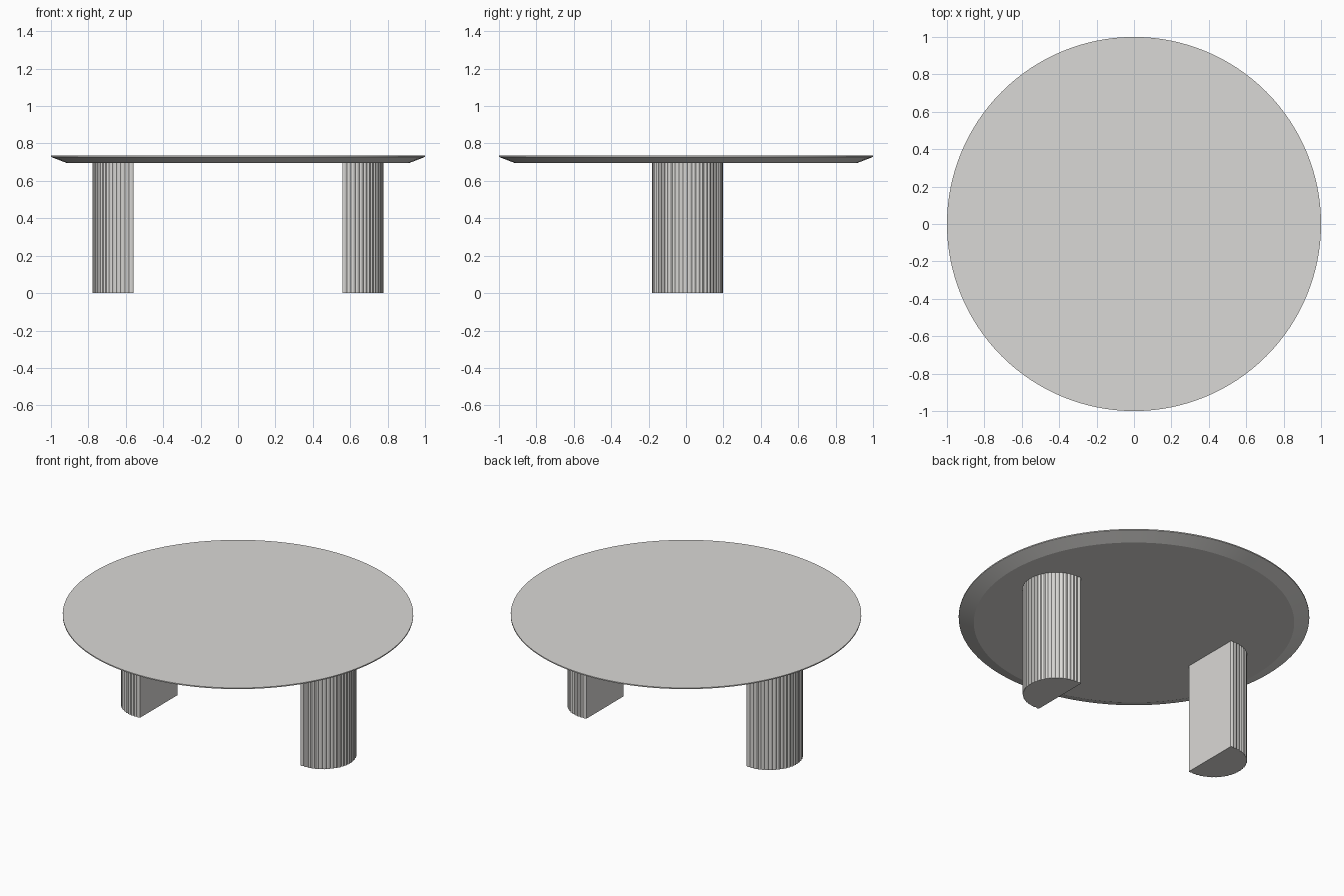
import bpy, bmesh, math

if "Cube" in bpy.data.objects:
    bpy.data.objects.remove(bpy.data.objects["Cube"])

TOP_Z, UNDER_Z = 0.735, 0.695
OFFSET_Y = 0.008


def material(name, rgb):
    m = bpy.data.materials.new(name)
    m.diffuse_color = (*rgb, 1)
    m.use_nodes = True
    m.node_tree.nodes["Principled BSDF"].inputs["Base Color"].default_value = m.diffuse_color
    return m


stone = material("warm light grey", (0.70, 0.69, 0.67))


def loft(name, rings):
    """Closed solid through rings of equal point count."""
    bm = bmesh.new()
    loops = [[bm.verts.new(p) for p in ring] for ring in rings]
    n = len(loops[0])
    for a, b in zip(loops, loops[1:]):
        for i in range(n):
            j = (i + 1) % n
            bm.faces.new((a[i], a[j], b[j], b[i]))
    bm.faces.new(loops[0][::-1])
    bm.faces.new(loops[-1])
    bmesh.ops.recalc_face_normals(bm, faces=bm.faces)
    me = bpy.data.meshes.new(name)
    bm.to_mesh(me)
    bm.free()
    ob = bpy.data.objects.new(name, me)
    bpy.context.collection.objects.link(ob)
    me.materials.append(stone)
    bpy.ops.object.select_all(action='DESELECT')
    ob.select_set(True)
    bpy.context.view_layer.objects.active = ob
    bpy.ops.object.shade_smooth_by_angle(angle=math.radians(20))
    return ob


# Round top with a wide undercut bevel and a thin upright lip
def circle(r, z, n=128):
    return [(r * math.cos(2 * math.pi * i / n), r * math.sin(2 * math.pi * i / n), z)
            for i in range(n)]


loft("table_top", [circle(0.914, UNDER_Z), circle(1.0, TOP_Z - 0.007), circle(1.0, TOP_Z)])


# D-shaped leg outline: flat inner face, half-round reeded outside
def leg_outline(side, r=0.19, inner=0.558, centre=0.588, reeds=28, steps=4, depth=0.005):
    straight = centre - inner
    arc = math.pi * r
    total = arc + 2 * straight
    pts = []
    for i in range(reeds * steps + 1):
        s = total * i / (reeds * steps)
        d = r - depth * (1 - math.sin(math.pi * (i % steps) / steps))
        if s < straight:
            x, y = inner + s, -d
        elif s > straight + arc:
            x, y = inner + total - s, d
        else:
            a = (s - straight) / r - math.pi / 2
            x, y = centre + d * math.cos(a), d * math.sin(a)
        pts.append((side * x, side * y + OFFSET_Y))
    return pts


for label, side in (("left_leg", -1), ("right_leg", 1)):
    outline = leg_outline(side)
    loft(label, [[(x, y, z) for x, y in outline] for z in (0, UNDER_Z)])
